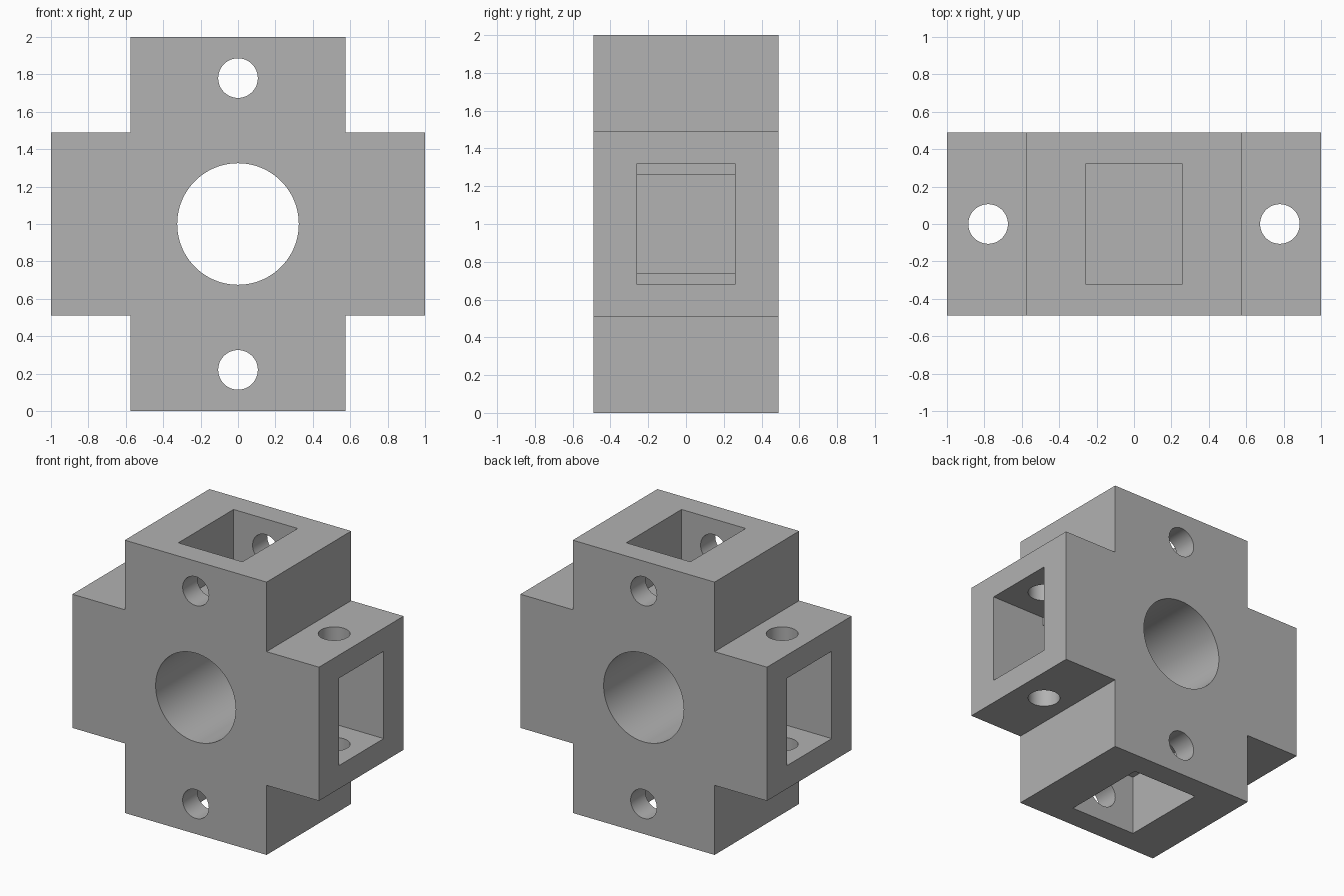
import bpy
import bmesh
from math import radians
from mathutils import Matrix, Vector

if "Cube" in bpy.data.objects:
    bpy.data.objects.remove(bpy.data.objects["Cube"], do_unlink=True)

MID = Vector((0, 0, 1))      # centre of the connector
HALF_Y = 0.49                # half the thickness
STEM_X, ARM_Z = 0.575, 0.49  # half widths of upright and cross arm

grey = bpy.data.materials.new("plain grey")
grey.use_nodes = True
grey.diffuse_color = (0.445, 0.445, 0.445, 1)
grey.node_tree.nodes["Principled BSDF"].inputs["Base Color"].default_value = grey.diffuse_color


def add_object(name, bm):
    bmesh.ops.recalc_face_normals(bm, faces=bm.faces)
    mesh = bpy.data.meshes.new(name)
    bm.to_mesh(mesh)
    bm.free()
    mesh.materials.append(grey)
    obj = bpy.data.objects.new(name, mesh)
    bpy.context.collection.objects.link(obj)
    return obj


def box_cutter(name, centre, size):
    bm = bmesh.new()
    bmesh.ops.create_cube(bm, size=1, matrix=Matrix.Translation(centre) @ Matrix.Diagonal((*size, 1)))
    return add_object(name, bm)


def bore_cutter(name, centre, radius, axis, sides):
    turn = Matrix.Rotation(radians(90), 4, "X") if axis == "Y" else Matrix.Identity(4)
    bm = bmesh.new()
    bmesh.ops.create_cone(bm, cap_ends=True, segments=sides, radius1=radius, radius2=radius,
                          depth=1.2, matrix=Matrix.Translation(centre) @ turn)
    return add_object(name, bm)


# Cross-shaped block, extruded from its outline
quarter = [(1, ARM_Z), (STEM_X, ARM_Z), (STEM_X, 1)]
outline = quarter + [(-x, z) for x, z in reversed(quarter)]
outline += [(-x, -z) for x, z in outline]
bm = bmesh.new()
face = bm.faces.new([bm.verts.new((x, -HALF_Y, z + 1)) for x, z in outline])
result = bmesh.ops.extrude_face_region(bm, geom=[face])
verts = [v for v in result["geom"] if isinstance(v, bmesh.types.BMVert)]
bmesh.ops.translate(bm, verts=verts, vec=(0, 2 * HALF_Y, 0))
connector = add_object("cross_connector", bm)

# Central bore, then sockets and pin holes on all four arms
cutters = [bore_cutter("central_bore_cutter", MID, 0.325, "Y", 96)]
for s in (-1, 1):
    cutters += [
        box_cutter("side_socket_cutter", MID + Vector((s * 0.82, 0, 0)), (0.5, 0.52, 0.64)),
        box_cutter("side_recess_cutter", MID + Vector((s * 0.7, 0, 0)), (0.4, 0.52, 0.525)),
        box_cutter("upright_socket_cutter", MID + Vector((0, 0, s * 0.82)), (0.52, 0.64, 0.5)),
        bore_cutter("side_pin_cutter", MID + Vector((s * 0.78, 0, 0)), 0.106, "Z", 48),
        bore_cutter("upright_pin_cutter", MID + Vector((0, 0, s * 0.78)), 0.106, "Y", 48),
    ]

bpy.ops.object.select_all(action="DESELECT")
bpy.context.view_layer.objects.active = connector
connector.select_set(True)
for cutter in cutters:
    mod = connector.modifiers.new("cut", "BOOLEAN")
    mod.operation = "DIFFERENCE"
    mod.solver = "EXACT"
    mod.object = cutter
    bpy.ops.object.modifier_apply(modifier=mod.name)
    bpy.data.objects.remove(cutter, do_unlink=True)

bpy.ops.object.shade_smooth_by_angle(angle=radians(30))
